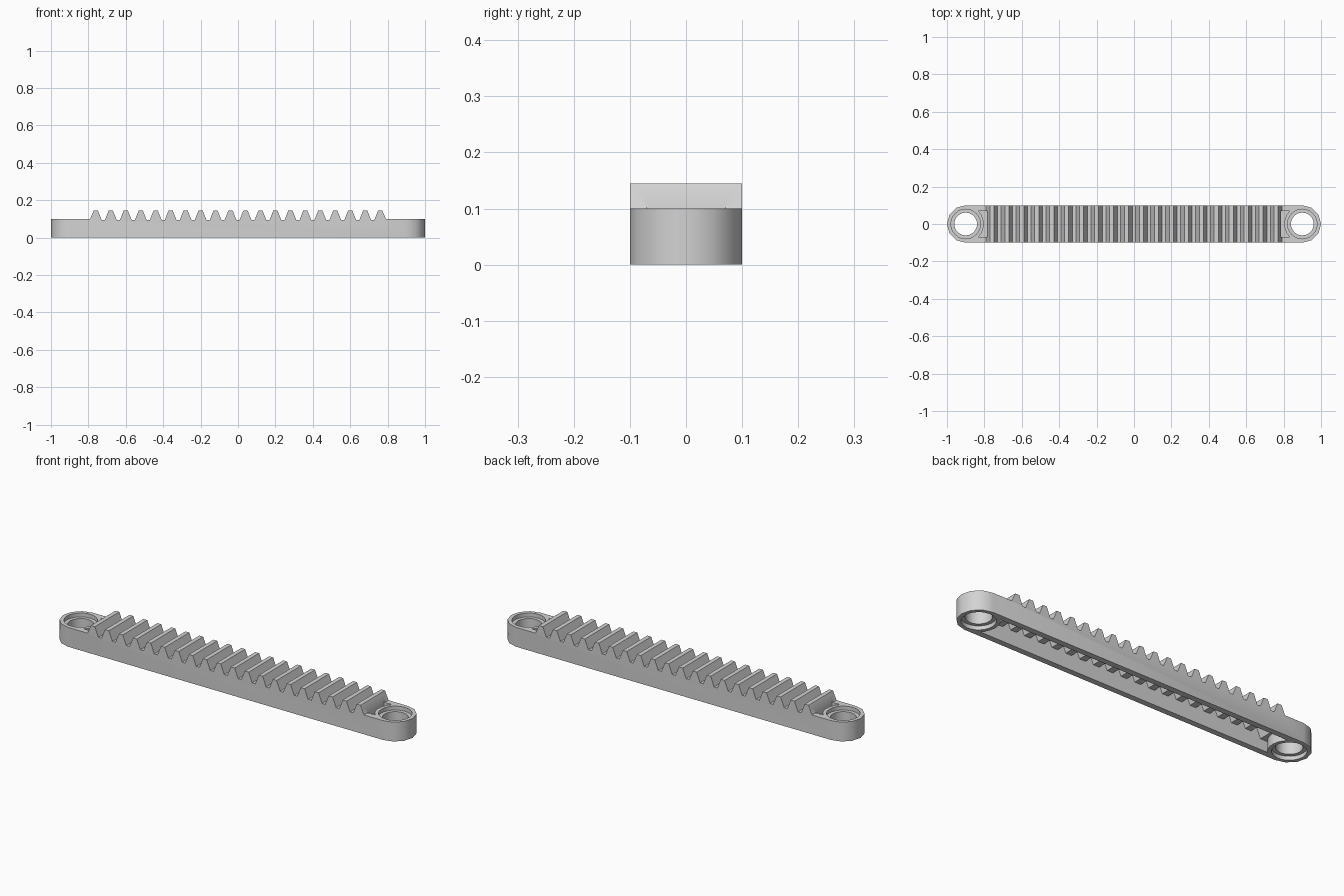
import bpy, bmesh
from math import sin, cos, pi, asin, radians
from mathutils import Vector

cube = bpy.data.objects.get("Cube")
if cube:
    bpy.data.objects.remove(cube, do_unlink=True)

HOLE_X, WIDTH, TOP, TIP, ROOT = 0.9, 0.1, 0.1, 0.145, 0.095
TEETH, PITCH = 20, 0.08

grey = bpy.data.materials.new("light grey")
grey.use_nodes = True
colour = (0.65, 0.65, 0.65, 1)
grey.diffuse_color = colour
grey.node_tree.nodes["Principled BSDF"].inputs["Base Color"].default_value = colour


def prism(name, points, low, high, sideways=False):
    """Extrude a plan outline along z, or a side profile along y."""
    bm = bmesh.new()
    place = lambda a, b: (a, low, b) if sideways else (a, b, low)
    face = bm.faces.new([bm.verts.new(place(a, b)) for a, b in points])
    new = bmesh.ops.extrude_face_region(bm, geom=[face])["geom"]
    axis = Vector((0, 1, 0)) if sideways else Vector((0, 0, 1))
    bmesh.ops.translate(bm, vec=axis * (high - low),
                        verts=[g for g in new if isinstance(g, bmesh.types.BMVert)])
    bmesh.ops.recalc_face_normals(bm, faces=bm.faces[:])
    mesh = bpy.data.meshes.new(name)
    bm.to_mesh(mesh)
    bm.free()
    mesh.materials.append(grey)
    obj = bpy.data.objects.new(name, mesh)
    bpy.context.collection.objects.link(obj)
    return obj


def combine(obj, tool, operation):
    """Apply a boolean and remove its tool."""
    mod = obj.modifiers.new("cut", 'BOOLEAN')
    mod.operation, mod.object, mod.solver = operation, tool, 'EXACT'
    bpy.ops.object.select_all(action='DESELECT')
    bpy.context.view_layer.objects.active = obj
    obj.select_set(True)
    bpy.ops.object.modifier_apply(modifier=mod.name)
    bpy.data.objects.remove(tool, do_unlink=True)


def arc(x, radius, start, end, steps):
    return [(x + radius * cos(start + (end - start) * i / steps),
             radius * sin(start + (end - start) * i / steps)) for i in range(steps + 1)]


def corrugation(low, high, half_base, half_top):
    """Row of trapezoids running from left to right."""
    pts = []
    for i in range(TEETH):
        x = (i - (TEETH - 1) / 2) * PITCH
        pts += [(x - half_base, low), (x - half_top, high),
                (x + half_top, high), (x + half_base, low)]
    return pts


# Round-ended bar, trimmed to the toothed side profile
bar = prism("gear_rack", arc(HOLE_X, WIDTH, -pi / 2, pi / 2, 6)
            + arc(-HOLE_X, WIDTH, pi / 2, 3 * pi / 2, 6), 0, 0.2)
teeth = corrugation(ROOT, TIP, 0.031, 0.011)
edge = teeth[-1][0]
profile = ([(-1.1, -0.1), (-1.1, TOP), (-edge, TOP)] + teeth[1:-1]
           + [(edge, TOP), (1.1, TOP), (1.1, -0.1)])
combine(bar, prism("profile", profile, -0.2, 0.2, True), 'INTERSECT')

# Hollow underside, its ceiling following the teeth
inner, boss = 0.07, 0.097
sweep = asin(inner / boss)
hollow = prism("hollow", arc(-HOLE_X, boss, -sweep, sweep, 6)
               + arc(HOLE_X, boss, pi - sweep, pi + sweep, 6), -0.05, 0.2)
ceiling = ([(-1.1, -0.1), (-1.1, 0.055), (-edge, 0.055)]
           + corrugation(0.075, 0.115, 0.023, 0.006)
           + [(edge, 0.055), (1.1, 0.055), (1.1, -0.1)])
combine(hollow, prism("ceiling", ceiling, -0.2, 0.2, True), 'INTERSECT')
combine(bar, hollow, 'DIFFERENCE')

for side in (-1, 1):
    # Pin hole with a shallow recess on both faces
    for radius, low, high in ((0.061, -0.1, 0.2), (0.079, 0.08, 0.2), (0.079, -0.1, 0.02)):
        circle = arc(side * HOLE_X, radius, 0, 2 * pi, 24)[:-1]
        combine(bar, prism("pin_hole", circle, low, high), 'DIFFERENCE')
    # Small pocket between the hole boss and the first tooth
    outline = arc(-HOLE_X, boss, -sweep, sweep, 6) + [(-0.787, inner), (-0.787, -inner)]
    pocket = prism("pocket", [(-side * x, y) for x, y in outline], 0.075, 0.2)
    combine(bar, pocket, 'DIFFERENCE')

bpy.ops.object.select_all(action='DESELECT')
bpy.context.view_layer.objects.active = bar
bar.select_set(True)
bpy.ops.object.shade_smooth_by_angle(angle=radians(35))
